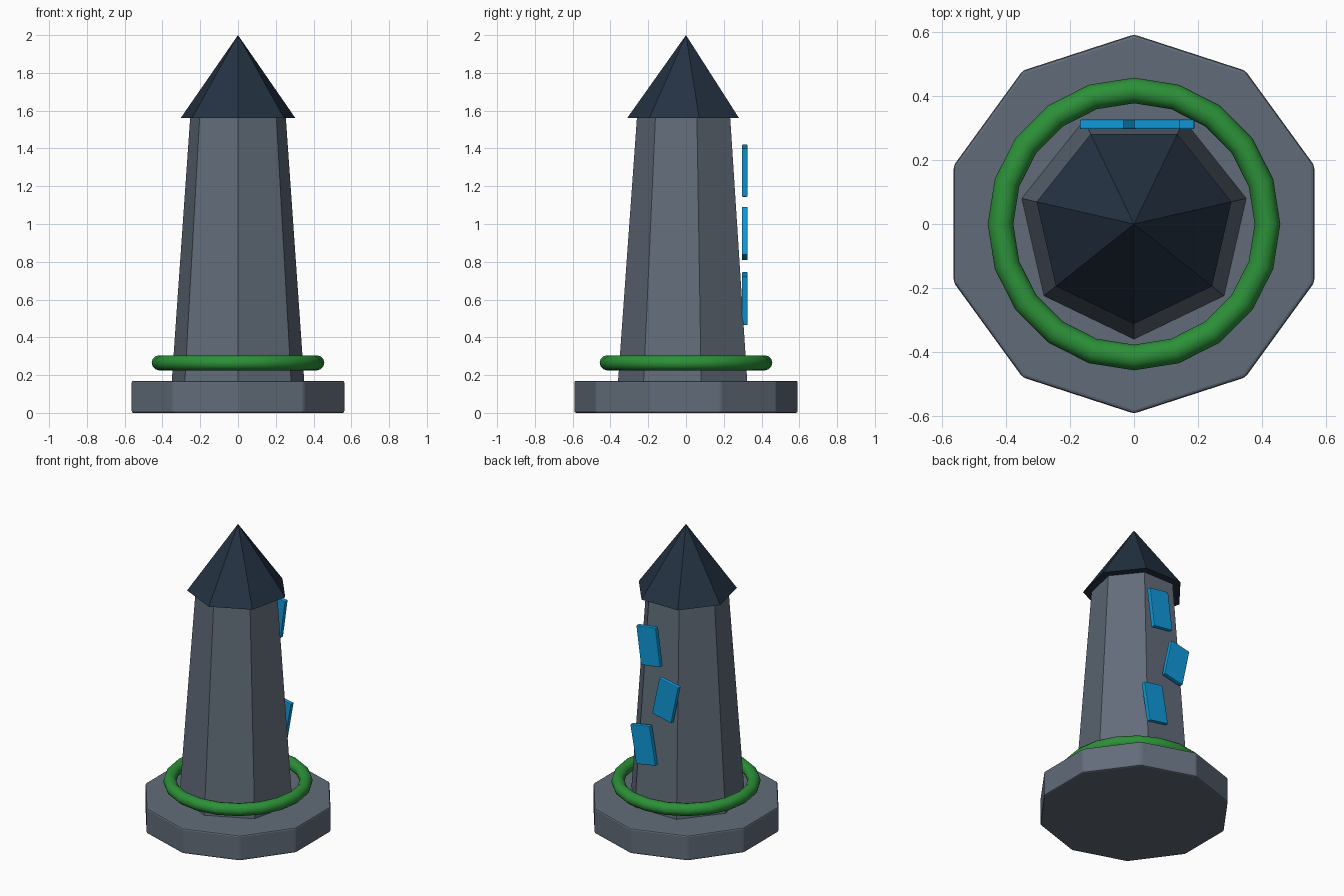
import bpy, bmesh
from math import sin, cos, pi, radians

if "Cube" in bpy.data.objects:
    bpy.data.objects.remove(bpy.data.objects["Cube"])


def material(name, rgb):
    m = bpy.data.materials.new(name)
    m.diffuse_color = (*rgb, 1)
    m.use_nodes = True
    m.node_tree.nodes["Principled BSDF"].inputs["Base Color"].default_value = m.diffuse_color
    return m


def add_bevel(ob, width):
    b = ob.modifiers.new("edge_bevel", "BEVEL")
    b.width = width
    b.segments = 2
    b.limit_method = "ANGLE"
    b.angle_limit = radians(30)


def frustum(name, sides, r_low, r_high, z_low, z_high, mat):
    """Upright polygonal frustum with a corner facing front; r_high = 0 gives a point."""
    bm = bmesh.new()

    def ring(r, z):
        angles = [2 * pi * i / sides for i in range(sides)]
        return [bm.verts.new((r * sin(a), -r * cos(a), z)) for a in angles]

    low = ring(r_low, z_low)
    high = ring(r_high, z_high) if r_high else [bm.verts.new((0, 0, z_high))]
    bm.faces.new(low[::-1])
    for i in range(sides):
        j = (i + 1) % sides
        bm.faces.new([low[i], low[j]] + ([high[j], high[i]] if r_high else high))
    if r_high:
        bm.faces.new(high)
    mesh = bpy.data.meshes.new(name)
    bm.to_mesh(mesh)
    bm.free()
    ob = bpy.data.objects.new(name, mesh)
    bpy.context.collection.objects.link(ob)
    mesh.materials.append(mat)
    return ob


stone = material("stone", (0.12, 0.15, 0.19))
slate = material("slate", (0.018, 0.032, 0.055))
green = material("green", (0.025, 0.28, 0.04))
blue = material("blue", (0.005, 0.32, 0.70))

# Ten-sided plinth, seven-sided tapering shaft and pointed roof
base = frustum("base", 10, 0.592, 0.592, 0, 0.17, stone)
add_bevel(base, 0.01)
frustum("tower_shaft", 7, 0.36, 0.26, 0.165, 1.56, stone)
frustum("roof", 7, 0.312, 0, 1.56, 2.0, slate)

# Green ring around the foot of the shaft
bpy.ops.mesh.primitive_torus_add(major_segments=20, minor_segments=12,
                                 major_radius=0.417, minor_radius=0.04,
                                 location=(0, 0, 0.265))
ring = bpy.context.object
ring.name = "foot_ring"
ring.data.materials.append(green)
bpy.ops.object.shade_smooth_by_angle(angle=radians(40))

# Tilted blue panels on the back: x, z, lean towards +x
for i, (x, z, lean) in enumerate([(0.055, 1.282, 7.7),
                                  (-0.072, 0.95, -12),
                                  (0.095, 0.605, 10)]):
    bpy.ops.mesh.primitive_cube_add(size=1, location=(x, 0.311, z),
                                    rotation=(0, radians(lean), 0))
    panel = bpy.context.object
    panel.name = f"panel_{i + 1}"
    panel.scale = (0.146, 0.03, 0.26)
    bpy.ops.object.transform_apply(location=False, rotation=False, scale=True)
    panel.data.materials.append(blue)
    add_bevel(panel, 0.005)
